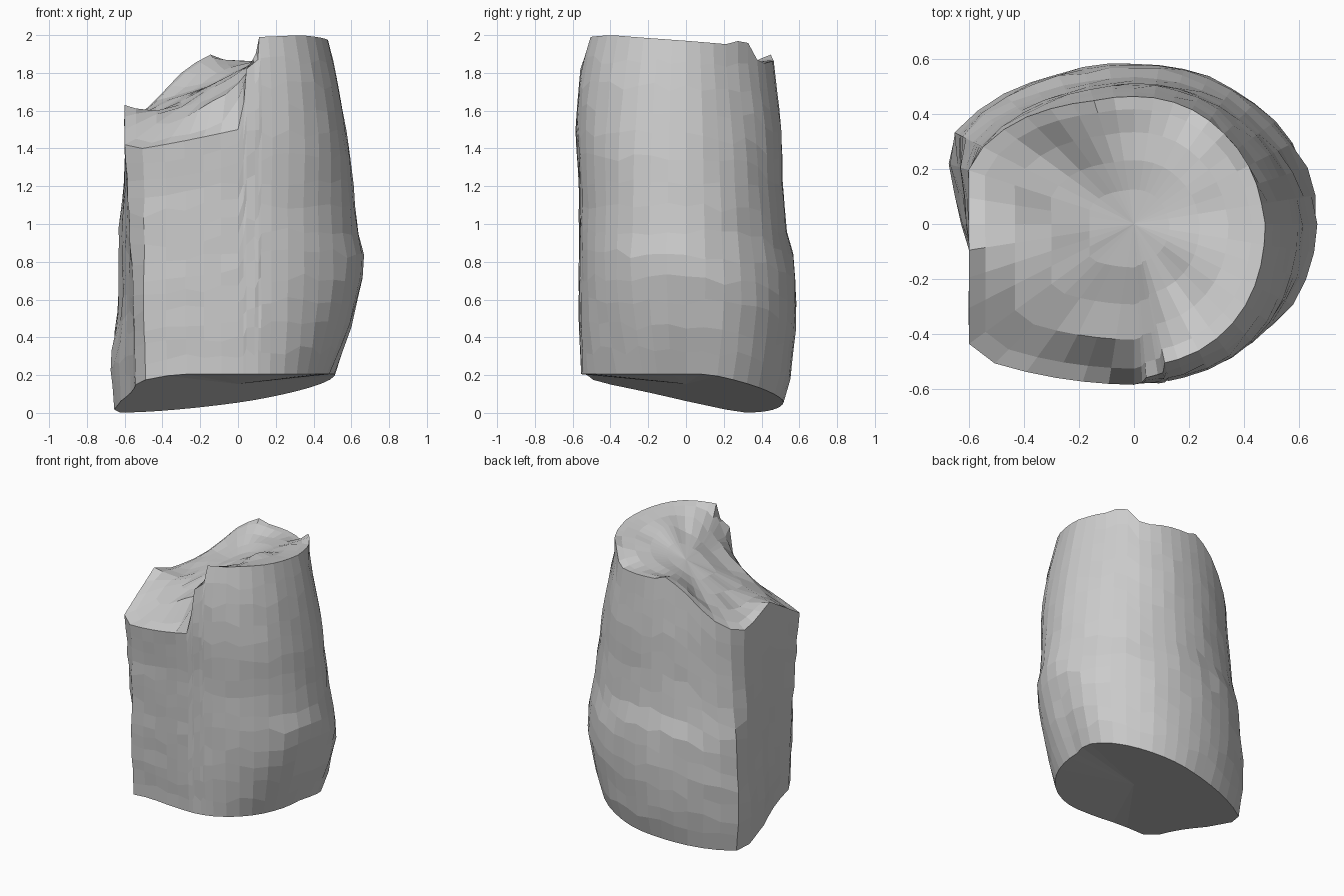
import bpy, bmesh, math, random

if "Cube" in bpy.data.objects:
    bpy.data.objects.remove(bpy.data.objects["Cube"])

random.seed(4)


def lerp_table(table, v):
    """Linear interpolation through (key, value) pairs."""
    if v <= table[0][0]:
        return table[0][1]
    for (a, p), (b, q) in zip(table, table[1:]):
        if v <= b:
            return p + (q - p) * (v - a) / (b - a)
    return table[-1][1]


# Side profiles: height -> extent from the axis
RIGHT = [(.12, .45), (.3, .53), (.5, .61), (.8, .682), (1, .63), (1.2, .615), (1.5, .575), (1.8, .52), (2, .47)]
FRONT = [(.2, .555), (.5, .567), (1.2, .567), (1.5, .585), (1.8, .565), (1.95, .53), (2, .51)]
BACK = [(0, .5), (.2, .56), (.5, .59), (.8, .58), (.95, .535), (1.2, .515), (1.5, .508), (1.9, .46)]
LEFT_BACK = [(.3, .81), (.7, .77), (1.1, .70), (1.6, .66)]
# Flat split face on the left: x of its front and back edges
FLAT_FRONT = [(.1, .53), (.7, .555), (1.4, .60)]
FLAT_BACK = [(0, .66), (.3, .685), (.5, .637), (1, .633), (1.2, .605), (2, .60)]
# Squareness of the front right quarter
SQUARE = [(.9, 2), (1.4, 2.25)]
# Broken rim: angle -> height
RIM = [(0, 1.97), (30, 1.95), (43, 1.99), (50, 1.88), (62, 1.85), (75, 1.86), (100, 1.87),
       (109, 1.9), (118, 1.85), (130, 1.77), (137, 1.68), (150, 1.57), (165, 1.53),
       (189, 1.63), (205, 1.52), (216, 1.42), (225, 1.40), (270, 1.50), (273, 1.64),
       (274.5, 1.82), (281, 1.87), (282.5, 1.99), (310, 2.0), (360, 1.97)]
# Control heights on the broken top
TOP = [(.23, -.12, 1.96), (.17, -.4, 1.97), (.3, -.3, 1.98), (.4, 0, 1.96), (.33, .15, 1.95),
       (0, 0, 1.81), (-.3, -.2, 1.62), (-.3, .2, 1.68), (0, .3, 1.84), (0, -.35, 1.74),
       (-.45, 0, 1.58), (.2, .25, 1.89), (.1, -.2, 1.86), (-.15, 0, 1.73), (-.15, -.4, 1.65),
       (-.32, -.4, 1.55)]


def outline(deg, z):
    """Point on the body at an angle and height."""
    c, s = math.cos(math.radians(deg)), math.sin(math.radians(deg))
    p = 2
    if c >= 0:
        # the bulge sits lower towards the back right
        a = lerp_table(RIGHT, z + max(0, .2 * 2 * s * c))
        p = lerp_table(SQUARE, z) if s < 0 else 2
    else:
        a = lerp_table(LEFT_BACK, z) if s > 0 else 1.05
    b = lerp_table(BACK if s > 0 else FRONT, z)
    r = (abs(c / a) ** p + abs(s / b) ** p) ** (-1 / p)
    if c < -.3:
        f, k = lerp_table(FLAT_FRONT, z), lerp_table(FLAT_BACK, z)
        for _ in range(5):
            t = min(1, max(0, (r * s + .5) / .75))
            r = min(r, (f + (k - f) * t) / -c)
    return r * c, r * s


def bottom(x, y):
    """Tilted underside."""
    return max(0, min(.205, .145 * (x + .62) - .19 * (y - .33)))


angles = sorted([9 * i for i in range(40)] + [273, 274.5, 281, 282.5])
n = len(angles)
bm = bmesh.new()
rings = []

# Body wall
ROWS = 14
for j in range(ROWS + 1):
    ring = []
    for d in angles:
        z0 = .1
        for _ in range(6):
            z0 = bottom(*outline(d, z0))
        z1 = lerp_table(RIM, d)
        inner = 0 < j < ROWS
        z = z0 + (z1 - z0) * (j + (random.uniform(-.2, .2) if inner else 0)) / ROWS
        x, y = outline(d, z)
        k = 1 + (random.uniform(-.01, .004) if inner else 0)
        ring.append(bm.verts.new((x * k, y * k, z)))
    rings.append(ring)

# Broken top, stepping inward from the rim
rim = [tuple(v.co) for v in rings[-1]]


def top_height(x, y):
    """Smooth local fit, sloped along x, through nearby rim and control heights."""
    pts = [(px, py, pz, 1 / (((x - px) ** 2 + (y - py) ** 2 + .004) ** 2)) for px, py, pz in rim + TOP]
    w = sum(p[3] for p in pts)
    mx, mz = sum(p[0] * p[3] for p in pts) / w, sum(p[2] * p[3] for p in pts) / w
    cov = sum((p[0] - mx) * (p[2] - mz) * p[3] for p in pts)
    var = sum((p[0] - mx) ** 2 * p[3] for p in pts) + .002 * w
    return min(1.985, mz + cov / var * (x - mx))


for f in (.9, .72, .5, .27):
    rings.append([bm.verts.new((x * f, y * f, top_height(x * f, y * f))) for x, y, _ in rim])

for lo, hi in zip(rings, rings[1:]):
    for i in range(n):
        k = (i + 1) % n
        bm.faces.new((lo[i], lo[k], hi[k], hi[i]))

# Close the top and the underside
apex = bm.verts.new((0, 0, top_height(0, 0)))
base = bm.verts.new((0, 0, bottom(0, 0)))
for i in range(n):
    k = (i + 1) % n
    bm.faces.new((rings[-1][i], rings[-1][k], apex))
    bm.faces.new((rings[0][k], rings[0][i], base))

bmesh.ops.recalc_face_normals(bm, faces=bm.faces)
mesh = bpy.data.meshes.new("broken_column_stump")
bm.to_mesh(mesh)
bm.free()
bpy.context.collection.objects.link(bpy.data.objects.new("broken_column_stump", mesh))
